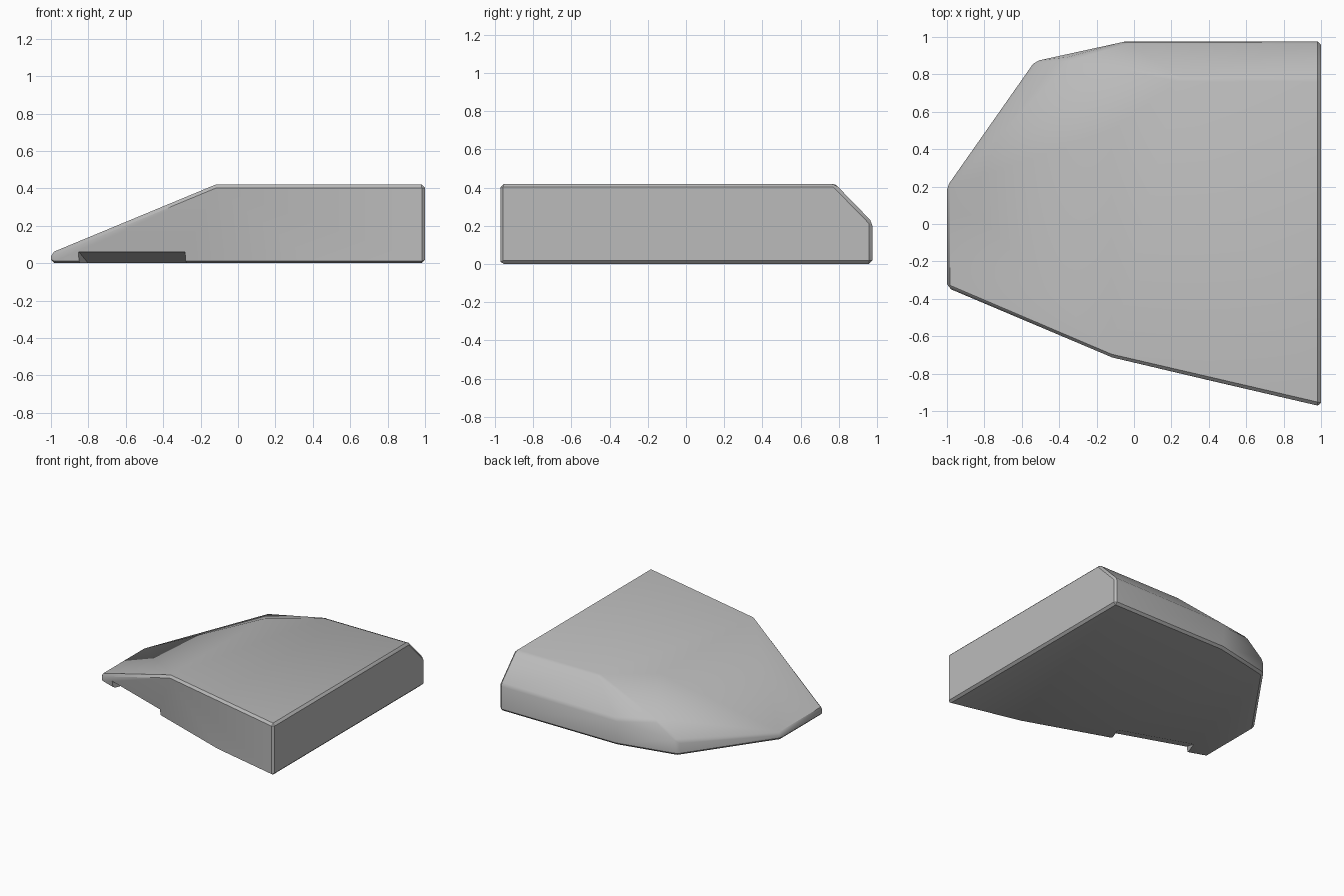
import bpy, bmesh
from mathutils import Vector

if "Cube" in bpy.data.objects:
    bpy.data.objects.remove(bpy.data.objects["Cube"], do_unlink=True)

grey = bpy.data.materials.new("plain_grey")
grey.use_nodes = True
grey.diffuse_color = (0.5, 0.5, 0.5, 1)
grey.node_tree.nodes["Principled BSDF"].inputs["Base Color"].default_value = (0.5, 0.5, 0.5, 1)


def hull(name, points):
    """Convex solid through the given corners."""
    bm = bmesh.new()
    for p in points:
        bm.verts.new(p)
    bmesh.ops.convex_hull(bm, input=bm.verts[:])
    bmesh.ops.dissolve_limit(bm, angle_limit=0.02, verts=bm.verts[:], edges=bm.edges[:])
    bmesh.ops.recalc_face_normals(bm, faces=bm.faces[:])
    mesh = bpy.data.meshes.new(name)
    bm.to_mesh(mesh)
    bm.free()
    mesh.materials.append(grey)
    obj = bpy.data.objects.new(name, mesh)
    bpy.context.collection.objects.link(obj)
    return obj


# Footprint, rim and roof corners of the wedge
floor = [(-1, 0.2), (-1, -0.34), (0.42, -0.84), (1, -0.975),
         (1, 0.975), (-0.05, 0.975), (-0.53, 0.87)]
rim = [(-1, 0.2, 0.055), (-1, -0.34, 0.055), (-0.53, 0.87, 0.12), (-0.35, 0.89, 0.25),
       (-0.05, 0.975, 0.21), (1, 0.975, 0.22)]
roof = [(1, -0.975), (-0.12, -0.715), (-0.12, 0.5), (0.26, 0.78), (1, 0.78)]
body = hull("wedge_body", [(x, y, 0) for x, y in floor] + rim + [(x, y, 0.42) for x, y in roof])

# Chamfered edges
bevel = body.modifiers.new("chamfer", "BEVEL")
bevel.width = 0.018
bevel.segments = 1
bevel.limit_method = "ANGLE"
bevel.angle_limit = 0.6

# Shallow sloping finger notch under the front edge
start, end = Vector((-0.85, -0.393, 0)), Vector((-0.28, -0.594, 0))
inward = Vector((0.35, 0.94, 0))
section = [(-0.1, 0.06), (0, 0.06), (0.14, 0), (0.14, -0.1), (-0.1, -0.1)]
cutter = hull("notch_cutter", [p + inward * d + Vector((0, 0, z))
                               for p in (start, end) for d, z in section])
cutter.hide_render = True
cutter.hide_set(True)
notch = body.modifiers.new("notch", "BOOLEAN")
notch.operation = "DIFFERENCE"
notch.solver = "EXACT"
notch.object = cutter

# Apply the cuts, then smooth only the gentle creases
bpy.ops.object.select_all(action="DESELECT")
body.select_set(True)
bpy.context.view_layer.objects.active = body
for name in ("chamfer", "notch"):
    bpy.ops.object.modifier_apply(modifier=name)
bpy.data.objects.remove(cutter, do_unlink=True)
bpy.ops.object.shade_smooth_by_angle(angle=0.55)
